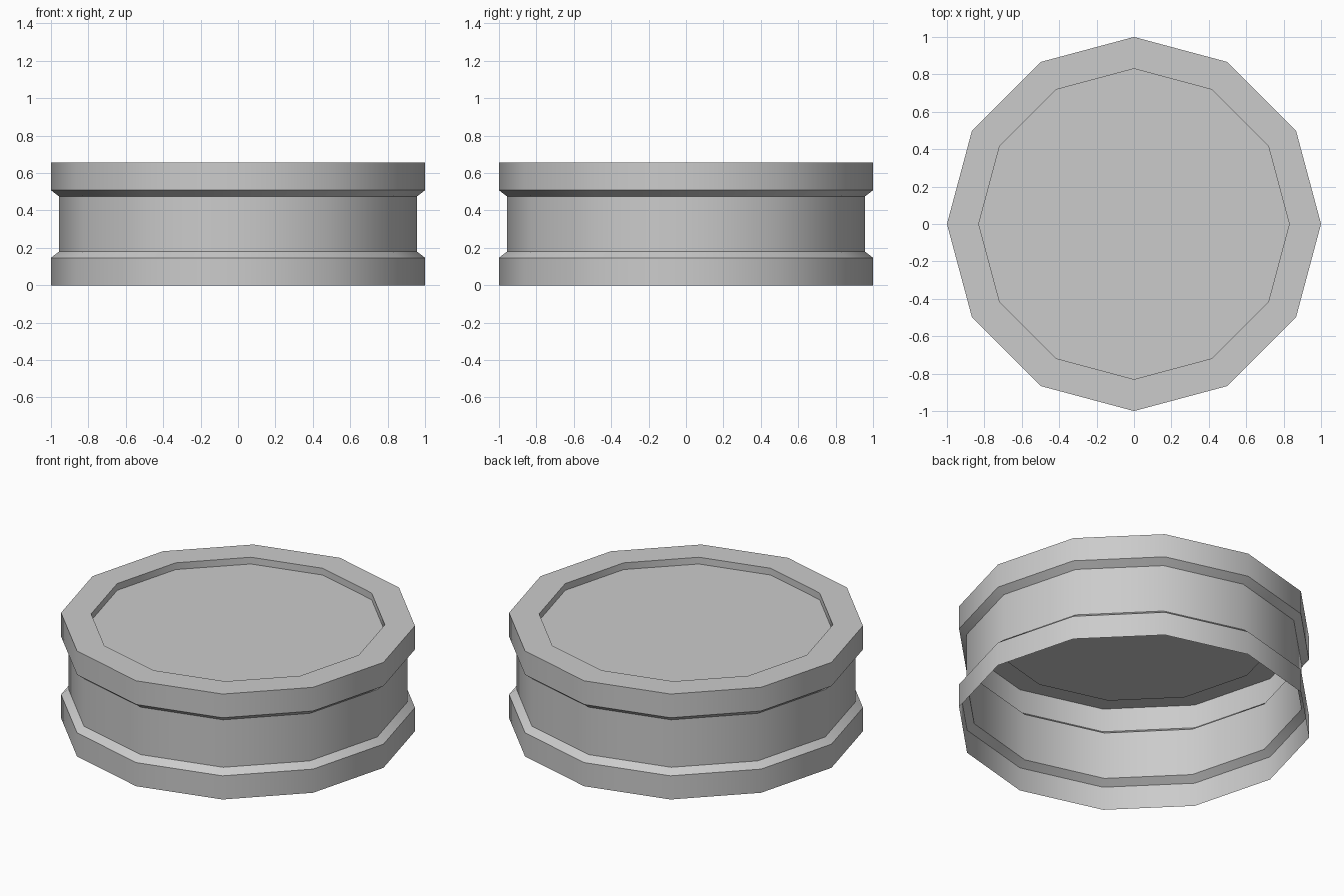
import bpy, bmesh, math

SIDES = 12
# Radius and height of each ring, from the open bottom up to the sunken lid
PROFILE = [
    (1.0, 0.0), (1.0, 0.147),        # lower band
    (0.957, 0.18), (0.957, 0.475),   # chamfer and waist
    (1.0, 0.508), (1.0, 0.655),      # chamfer and upper band
    (0.83, 0.655), (0.83, 0.613),    # rim and recess wall
]

cube = bpy.data.objects.get("Cube")
if cube:
    bpy.data.objects.remove(cube, do_unlink=True)

# Material
grey = bpy.data.materials.new("plain grey")
grey.use_nodes = True
colour = (0.6, 0.6, 0.6, 1.0)
grey.diffuse_color = colour
grey.node_tree.nodes["Principled BSDF"].inputs["Base Color"].default_value = colour

# Twelve-sided thin shell, open underneath
bm = bmesh.new()


def ring(radius, z):
    angles = [math.tau * i / SIDES for i in range(SIDES)]
    return [bm.verts.new((radius * math.cos(a), radius * math.sin(a), z)) for a in angles]


rings = [ring(r, z) for r, z in PROFILE]
for low, high in zip(rings, rings[1:]):
    for i in range(SIDES):
        j = (i + 1) % SIDES
        bm.faces.new((low[i], low[j], high[j], high[i]))

# Sunken lid
bm.faces.new(rings[-1])

mesh = bpy.data.meshes.new("banded_drum")
bm.to_mesh(mesh)
bm.free()
mesh.materials.append(grey)
drum = bpy.data.objects.new("banded_drum", mesh)
bpy.context.collection.objects.link(drum)

# Smooth around the walls, sharp between the bands
bpy.ops.object.select_all(action="DESELECT")
drum.select_set(True)
bpy.context.view_layer.objects.active = drum
bpy.ops.object.shade_smooth_by_angle(angle=math.radians(35))
